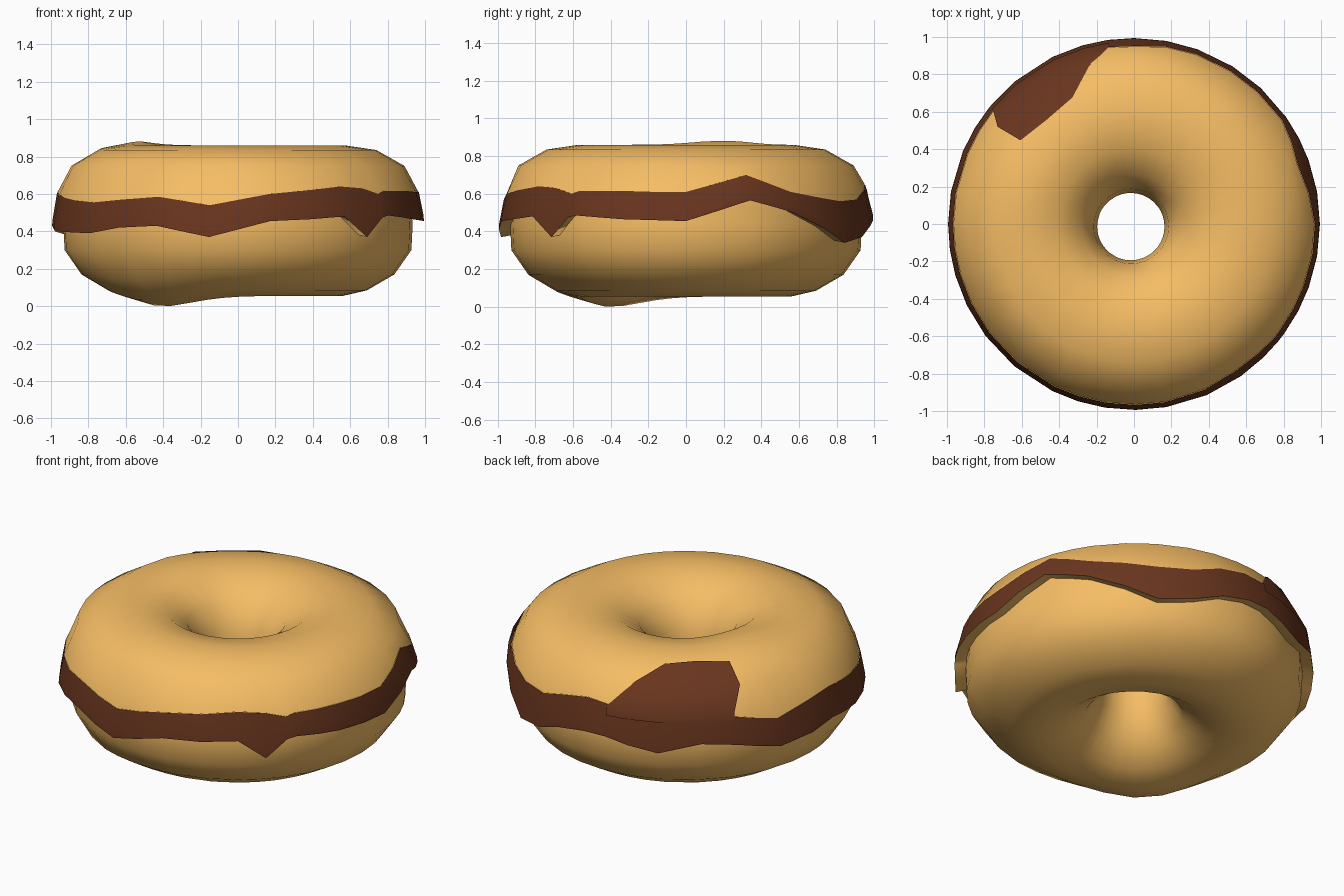
import bpy, bmesh
from math import radians, cos, sin, exp

if "Cube" in bpy.data.objects:
    bpy.data.objects.remove(bpy.data.objects["Cube"])


def place(deg, r, z):
    """Cylindrical point with the slight hand-shaped unevenness."""
    a = radians(deg)
    x, y = r * cos(a), r * sin(a)
    if z > 0.7:
        z += 0.022 * exp(-((x + 0.55) ** 2 + (y - 0.2) ** 2) / 0.05)
    if z < 0.2:
        z -= 0.057 * exp(-((x + 0.43) ** 2 + (y + 0.43) ** 2) / 0.08)
    if r < 0.35:
        w = (0.35 - r) / 0.17
        x, y = x - 0.017 * w, y - 0.014 * w
    return x, y, z


def loft(name, columns, color, closed=True):
    """Skin a list of point columns into a smooth surface."""
    bm = bmesh.new()
    cols = [[bm.verts.new(place(*p)) for p in c] for c in columns]
    n = len(cols)
    for i in range(n if closed else n - 1):
        a, b = cols[i], cols[(i + 1) % n]
        for j in range(len(a) - 1):
            bm.faces.new((a[j], a[j + 1], b[j + 1], b[j])).smooth = True
    bmesh.ops.recalc_face_normals(bm, faces=bm.faces)
    # open sheets: make sure the outside faces out
    f = max(bm.faces, key=lambda f: f.calc_center_median().xy.length)
    if f.normal.xy.dot(f.calc_center_median().xy) < 0:
        bmesh.ops.reverse_faces(bm, faces=bm.faces)
    me = bpy.data.meshes.new(name)
    bm.to_mesh(me)
    bm.free()
    ob = bpy.data.objects.new(name, me)
    bpy.context.collection.objects.link(ob)
    me.materials.append(color)
    return ob


def material(name, rgb):
    m = bpy.data.materials.new(name)
    m.diffuse_color = (*rgb, 1)
    m.use_nodes = True
    m.node_tree.nodes["Principled BSDF"].inputs["Base Color"].default_value = m.diffuse_color
    return m


tan = material("tan", (0.92, 0.51, 0.13))
brown = material("brown", (0.14, 0.036, 0.013))

# Wavy icing rim: angle, top edge height, bottom edge height
waves = [(0, .61, .455), (10, .655, .51), (20, .70, .565), (35, .61, .50),
         (47, .58, .42), (58, .56, .34), (70, .57, .37), (80, .62, .43),
         (90, .65, .46), (98, .64, .46), (106, .62, .43), (116, .62, .40),
         (130, .62, .46), (141, .60, .44), (157, .54, .38), (170, .59, .40),
         (180, .61, .43), (196, .58, .40), (206, .565, .395), (217, .555, .39),
         (230, .57, .42), (244, .585, .43), (261, .54, .37), (280, .60, .455),
         (293, .62, .465), (305, .64, .48), (314, .63, .37), (321, .60, .475),
         (324, .615, .485), (340, .615, .465), (350, .61, .46)]
# Split the wide gaps so the outline stays round
rim = []
for p, q in zip(waves, waves[1:] + [(360, .61, .455)]):
    rim.append(p)
    if q[0] - p[0] > 14:
        rim.append(tuple((u + v) / 2 for u, v in zip(p, q)))


def rim_radius(z):
    return 0.965 - 0.4 * max(0, z - 0.61)


# Body: outer wall, underside, hole, then over the top to the rim
profile = [(.92, .58), (.934, .44), (.927, .3), (.836, .17), (.69, .085),
           (.56, .055), (.40, .085), (.27, .175), (.20, .30), (.18, .45),
           (.20, .61), (.27, .74), (.40, .83), (.57, .86), (.74, .835),
           (.89, .75)]
loft("doughnut_body",
     [[(d, r, z) for r, z in profile] + [(d, rim_radius(t), t)]
      for d, t, b in rim], tan)

# Icing band, and the pale underside that closes it against the body
loft("icing_rim",
     [[(d, rim_radius(t) + .002, t), (d, .992, b + .03), (d, .994, b)]
      for d, t, b in rim], brown)
loft("icing_underside",
     [[(d, .994, b), (d, .925, b + .012)] for d, t, b in rim], tan)


# Icing patch lapping over the top at the back left
def top_height(r):
    pts = [(.965, .61), (.89, .75), (.74, .835), (.57, .86)]
    for (r0, z0), (r1, z1) in zip(pts, pts[1:]):
        if r >= r1:
            return z0 + (z1 - z0) * (r0 - r) / (r0 - r1)


patch = [(98, 98, 98, .955), (106, 106, 106, .874), (116, 116, 116, .75),
         (130, 130, 130, .725), (141, 144.5, 143.6, .752)]
columns = []
for base, mid, top, r in patch:
    m = max(.89, r)
    columns.append([(base, .978, .58), (base, .970, .62),
                    (mid, m + .006, top_height(m) + .006),
                    (top, r + .002, top_height(r) + .007)])
loft("icing_patch", columns, brown, closed=False)
